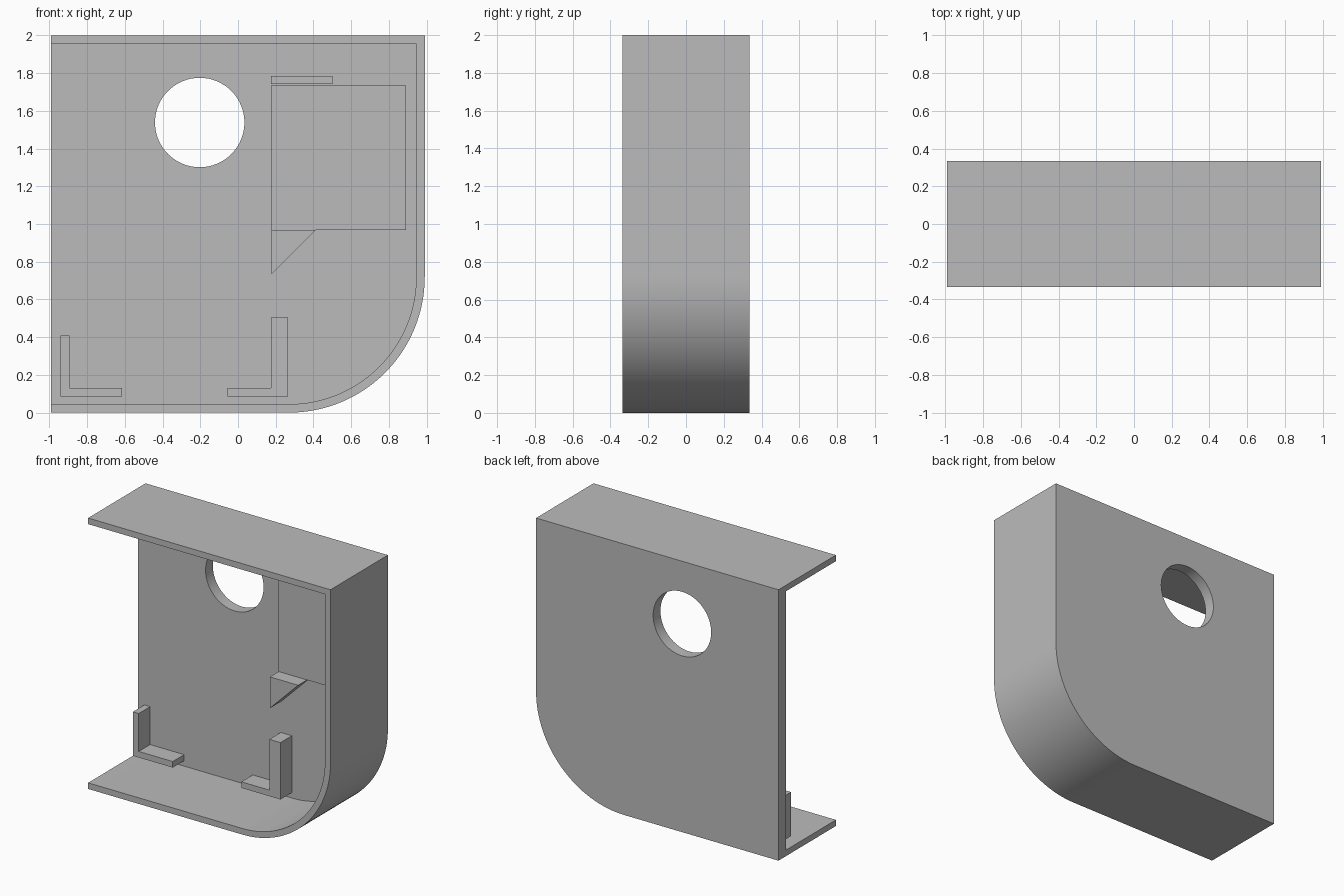
import bpy
import bmesh
from math import cos, sin, pi

if "Cube" in bpy.data.objects:
    bpy.data.objects.remove(bpy.data.objects["Cube"])

grey = bpy.data.materials.new("plain grey")
grey.use_nodes = True
COLOUR = (0.5, 0.5, 0.5, 1)
grey.diffuse_color = COLOUR
grey.node_tree.nodes["Principled BSDF"].inputs["Base Color"].default_value = COLOUR

W, H, D = 0.99, 2.0, 0.335      # half width, height, half depth
WALL, RADIUS = 0.045, 0.72      # rim thickness, outer corner radius
FLOOR = 0.25                    # inner face of the back panel
FRONT = 0.117                   # front of the small ribs


def extrude(name, points, y0, y1):
    """Prism from an x-z outline, running from y0 to y1."""
    bm = bmesh.new()
    face = bm.faces.new([bm.verts.new((x, y0, z)) for x, z in points])
    new = bmesh.ops.extrude_face_region(bm, geom=[face])["geom"]
    verts = [v for v in new if isinstance(v, bmesh.types.BMVert)]
    bmesh.ops.translate(bm, verts=verts, vec=(0, y1 - y0, 0))
    bmesh.ops.recalc_face_normals(bm, faces=bm.faces)
    mesh = bpy.data.meshes.new(name)
    bm.to_mesh(mesh)
    bm.free()
    mesh.materials.append(grey)
    obj = bpy.data.objects.new(name, mesh)
    bpy.context.collection.objects.link(obj)
    return obj


def rect(x0, x1, z0, z1):
    return [(x0, z0), (x1, z0), (x1, z1), (x0, z1)]


def arc(cx, cz, r, start, end, n):
    angles = [start + (end - start) * i / n for i in range(n + 1)]
    return [(cx + r * cos(a), cz + r * sin(a)) for a in angles]


def outline(left, inset):
    """Panel outline with one rounded lower corner."""
    corner = arc(W - RADIUS, RADIUS, RADIUS - inset, -pi / 2, 0, 32)
    return [(left, inset)] + corner + [(W - inset, H - inset), (left, H - inset)]


def activate(obj):
    bpy.ops.object.select_all(action='DESELECT')
    obj.select_set(True)
    bpy.context.view_layer.objects.active = obj


def cut(target, cutter):
    cutter.hide_render = True
    mod = target.modifiers.new("cut", 'BOOLEAN')
    mod.operation = 'DIFFERENCE'
    mod.solver = 'EXACT'
    mod.object = cutter
    activate(target)
    bpy.ops.object.modifier_apply(modifier=mod.name)
    bpy.data.objects.remove(cutter)


# Housing: hollow tray, open at the front and at one side, with a round hole
housing = extrude("housing", outline(-W, 0), -D, D)
cut(housing, extrude("cavity_cutter", outline(-W - 0.2, WALL), -D - 0.2, FLOOR))
hole = arc(-0.203, 1.538, 0.237, 0, 2 * pi, 64)[:-1]
cut(housing, extrude("hole_cutter", hole, 0, D + 0.2))
activate(housing)
bpy.ops.object.shade_smooth_by_angle(angle=pi / 6)

# Parts standing on the back panel, sunk slightly into it
BACK = FLOOR + 0.01
extrude("raised_pad", rect(0.175, 0.89, 0.967, 1.735), 0.22, BACK)
extrude("upper_rib", rect(0.175, 0.5, 1.743, 1.785), FRONT, BACK)
extrude("support_wedge", [(0.178, 0.735), (0.41, 0.967), (0.178, 0.967)], FRONT, BACK)

# Corner brackets
LOW, LIP = 0.085, 0.13
extrude("right_bracket", [(-0.94, LOW), (-0.615, LOW), (-0.615, LIP),
                          (-0.893, LIP), (-0.893, 0.41), (-0.94, 0.41)], FRONT, BACK)
extrude("left_bracket", [(-0.055, LOW), (0.265, LOW), (0.265, 0.505),
                         (0.175, 0.505), (0.175, LIP), (-0.055, LIP)], FRONT, BACK)
